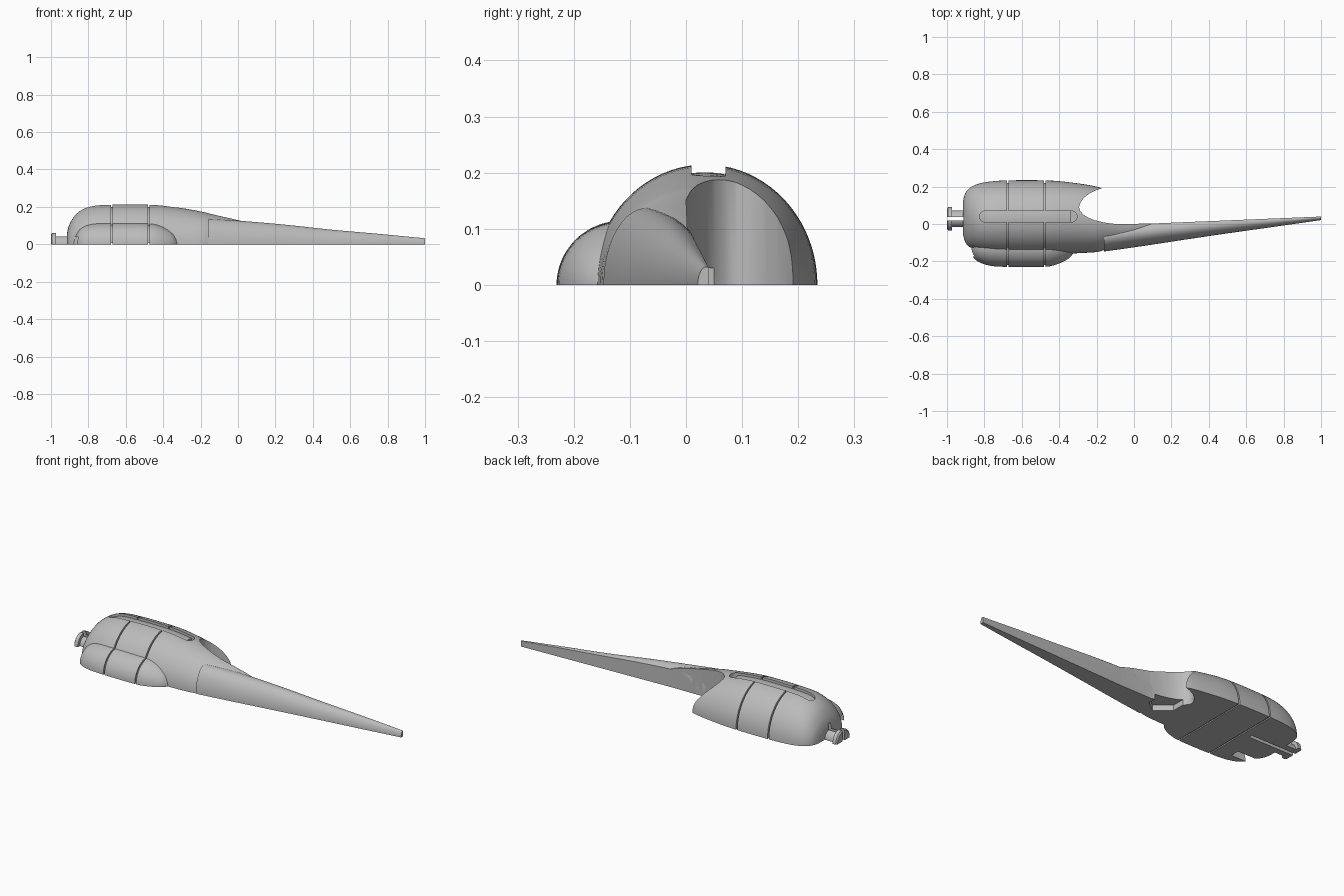
import bpy, bmesh, math
from mathutils import Vector

if "Cube" in bpy.data.objects:
    bpy.data.objects.remove(bpy.data.objects["Cube"])

grey = bpy.data.materials.new("plain_grey")
grey.use_nodes = True
grey.diffuse_color = (0.5, 0.5, 0.5, 1)
grey.node_tree.nodes["Principled BSDF"].inputs["Base Color"].default_value = (0.5, 0.5, 0.5, 1)


def make(name, bm):
    bmesh.ops.recalc_face_normals(bm, faces=bm.faces)
    mesh = bpy.data.meshes.new(name)
    bm.to_mesh(mesh)
    bm.free()
    obj = bpy.data.objects.new(name, mesh)
    bpy.context.collection.objects.link(obj)
    mesh.materials.append(grey)
    return obj


def refine(sections, steps):
    """Catmull-Rom interpolation of (x, centre y, half width, height)."""
    pts = [Vector(s) for s in sections]
    pts = [pts[0]] + pts + [pts[-1]]
    out = []
    for a, b, c, d in zip(pts, pts[1:], pts[2:], pts[3:]):
        for i in range(steps):
            t = i / steps
            out.append(0.5 * (2 * b + (c - a) * t + (2 * a - 5 * b + 4 * c - d) * t * t
                              + (3 * b - a - 3 * c + d) * t ** 3))
    return out + [pts[-1]]


def loft(name, sections, steps=4, floor=0.0, inset=0.0, sides=40):
    """Half-ellipse sections joined into a solid with a flat underside."""
    bm = bmesh.new()
    rings = []
    for x, cy, w, h in refine(sections, steps):
        rings.append([bm.verts.new((x, cy - (w - inset) * math.cos(math.pi * i / sides),
                                    floor + (h - inset - floor) * math.sin(math.pi * i / sides)))
                      for i in range(sides + 1)])
    for a, b in zip(rings, rings[1:]):
        for i in range(sides + 1):
            j = (i + 1) % (sides + 1)
            bm.faces.new((a[i], a[j], b[j], b[i]))
    bm.faces.new(rings[0])
    bm.faces.new(rings[-1])
    return make(name, bm)


def prism(name, points, low, high):
    bm = bmesh.new()
    face = bm.faces.new([bm.verts.new((x, y, low)) for x, y in points])
    ext = bmesh.ops.extrude_face_region(bm, geom=[face])
    bmesh.ops.translate(bm, vec=(0, 0, high - low),
                        verts=[v for v in ext["geom"] if isinstance(v, bmesh.types.BMVert)])
    return make(name, bm)


def box(name, x0, x1, y0, y1, z0, z1):
    return prism(name, [(x0, y0), (x1, y0), (x1, y1), (x0, y1)], z0, z1)


def cut(obj, cutters):
    bpy.context.view_layer.objects.active = obj
    for c in cutters:
        mod = obj.modifiers.new("cut", "BOOLEAN")
        mod.operation, mod.solver, mod.object = "DIFFERENCE", "EXACT", c
        bpy.ops.object.modifier_apply(modifier=mod.name)


# Hull, side pod and long tapering boom
hull_sections = [(-0.914, 0.034, 0.09, 0.06), (-0.9, 0.034, 0.135, 0.11), (-0.86, 0.034, 0.17, 0.166),
                 (-0.79, 0.034, 0.19, 0.203), (-0.68, 0.034, 0.199, 0.213), (-0.47, 0.034, 0.199, 0.213),
                 (-0.337, 0.032, 0.19, 0.199), (-0.2, 0.025, 0.175, 0.176), (-0.14, 0.02, 0.155, 0.162),
                 (0.02, 0.0, 0.112, 0.124), (0.1, 0.0, 0.08, 0.1)]
pod_sections = [(-0.868, -0.115, 0.05, 0.045), (-0.845, -0.115, 0.078, 0.08), (-0.8, -0.115, 0.1, 0.104),
                (-0.72, -0.115, 0.113, 0.113), (-0.5, -0.115, 0.115, 0.113), (-0.42, -0.115, 0.103, 0.102),
                (-0.35, -0.115, 0.07, 0.065), (-0.318, -0.115, 0.03, 0.02)]
boom_sections = [(-0.16, -0.07, 0.077, 0.137), (0.02, -0.045, 0.077, 0.125), (0.25, -0.022, 0.065, 0.105),
                 (0.5, 0.0, 0.05, 0.078), (0.75, 0.018, 0.033, 0.056), (1.0, 0.036, 0.015, 0.032)]
hull = loft("hull", hull_sections)
pod = loft("side_pod", pod_sections)
boom = loft("boom", boom_sections)

# Inner cores form the floors of the panel grooves and top slot
hull_core = loft("hull_core", hull_sections[2:7], floor=0.006, inset=0.014)
pod_core = loft("pod_core", pod_sections[1:7], floor=0.006, inset=0.01)

# Split round mounting lug on the nose
lug_y = 0.028
lug = loft("mounting_lug", [(x, lug_y, r, r) for x, r in
           ((-1.0, 0.054), (-0.994, 0.062), (-0.974, 0.062), (-0.973, 0.044), (-0.86, 0.044))], steps=1)

# Scooped opening at the rear of the hull, running on as the straight boom wall
scoop = prism("scoop_cutter", [(-0.17, 0.192), (-0.205, 0.18), (-0.24, 0.162), (-0.268, 0.14), (-0.286, 0.115),
                               (-0.294, 0.09), (-0.288, 0.07), (-0.27, 0.05), (-0.245, 0.034), (-0.21, 0.02),
                               (-0.16, 0.008), (-0.1, 0.0), (0.085, 0.002), (1.1, 0.044), (1.1, 0.4),
                               (-0.17, 0.4)], -0.1, 0.4)

# Lug split, pod intake and underside pocket
split = box("split_cutter", -1.1, -0.72, lug_y - 0.01, lug_y + 0.01, -0.1, 0.075)
intake = box("intake_cutter", -0.95, -0.77, -0.175, -0.125, -0.1, 0.04)
pocket = prism("pocket_cutter", [(-0.19, -0.085), (-0.27, -0.02), (-0.27, 0.06), (-0.13, 0.06),
                                 (-0.13, -0.04)], -0.1, 0.03)

# Rounded slot on top and two panel grooves
arc = [math.pi * (i / 12 - 0.5) for i in range(13)]
slot_pts = [(-0.335 + 0.03 * math.cos(a), 0.04 + 0.03 * math.sin(a)) for a in arc]
slot_pts += [(-0.795 - 0.03 * math.cos(a), 0.04 - 0.03 * math.sin(a)) for a in arc]
slot = prism("slot_cutter", slot_pts, 0.1, 0.4)
grooves = [box("groove_cutter", x - 0.004, x + 0.004, -0.4, 0.4, -0.1, 0.4) for x in (-0.674, -0.478)]

cut(hull, [scoop, split, intake, pocket, slot] + grooves)
cut(hull_core, [split, intake, scoop])
cut(pod, [intake] + grooves)
cut(pod_core, [intake])
cut(boom, [scoop, pocket])
cut(lug, [split])

for c in [scoop, split, intake, pocket, slot] + grooves:
    bpy.data.objects.remove(c)

for obj in (hull, hull_core, pod, pod_core, boom, lug):
    bpy.ops.object.select_all(action="DESELECT")
    obj.select_set(True)
    bpy.context.view_layer.objects.active = obj
    bpy.ops.object.shade_smooth_by_angle(angle=math.radians(35))
